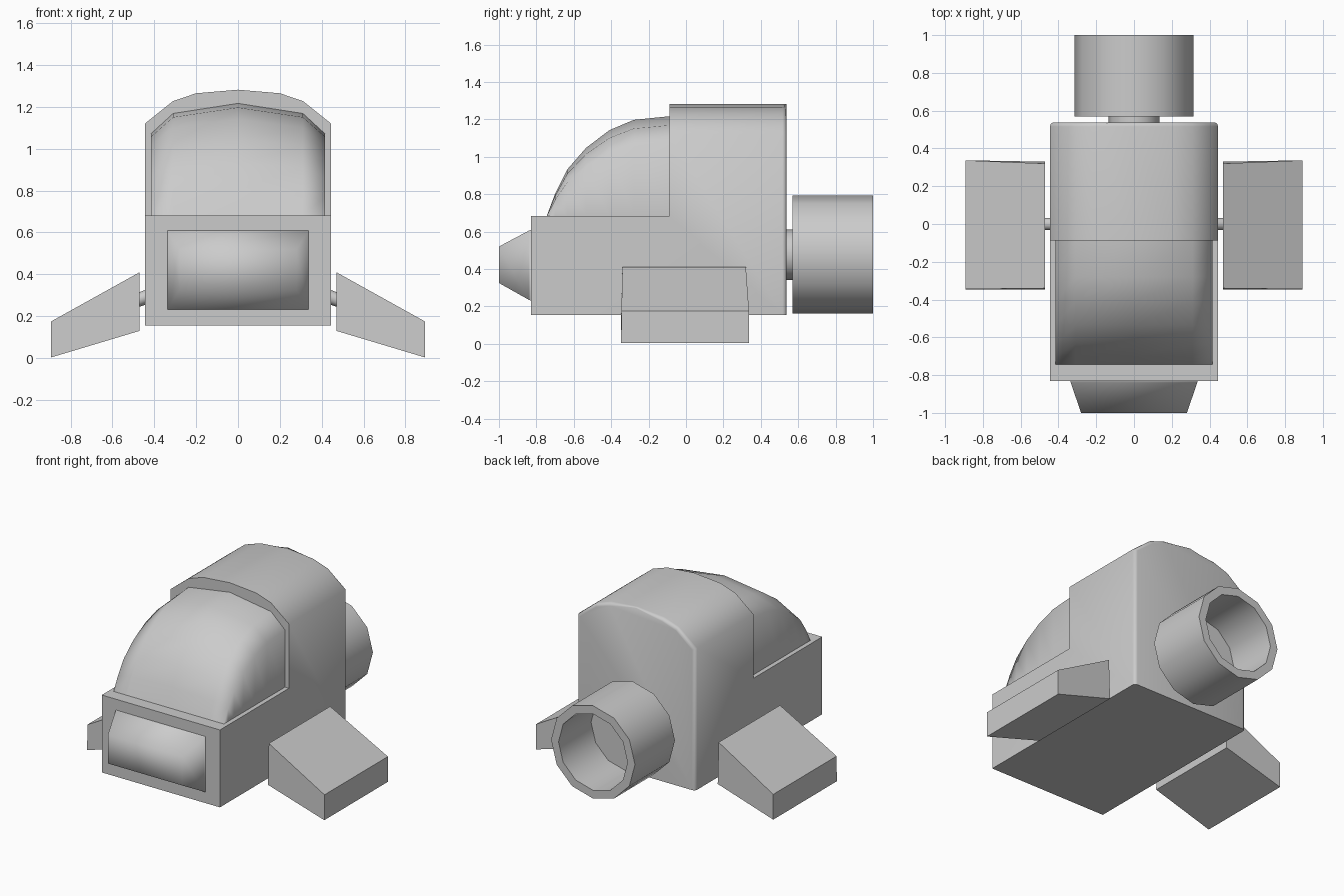
import bpy, bmesh, math
from mathutils import Matrix

if "Cube" in bpy.data.objects:
    bpy.data.objects.remove(bpy.data.objects["Cube"])


def finish(name, bm, smooth=None):
    bmesh.ops.recalc_face_normals(bm, faces=bm.faces[:])
    me = bpy.data.meshes.new(name)
    bm.to_mesh(me)
    bm.free()
    ob = bpy.data.objects.new(name, me)
    bpy.context.collection.objects.link(ob)
    if smooth is not None:
        bpy.ops.object.select_all(action='DESELECT')
        bpy.context.view_layer.objects.active = ob
        ob.select_set(True)
        bpy.ops.object.shade_smooth_by_angle(angle=math.radians(smooth))
    return ob


def loft(rings, caps=True, closed=True):
    """Skin a list of equal-length point rings."""
    bm = bmesh.new()
    rows = [[bm.verts.new(p) for p in r] for r in rings]
    n = len(rows[0])
    for a, b in zip(rows, rows[1:]):
        for i in range(n if closed else n - 1):
            j = (i + 1) % n
            bm.faces.new((a[i], a[j], b[j], b[i]))
    if caps:
        bm.faces.new(rows[0])
        bm.faces.new(rows[-1])
    return bm


def circle(r, y, z, n=12):
    return [(r * math.cos(2 * math.pi * i / n), y, z + r * math.sin(2 * math.pi * i / n))
            for i in range(n)]


def rect(hx, y, z0, z1):
    return [(-hx, y, z0), (hx, y, z0), (hx, y, z1), (-hx, y, z1)]


# Body: arched section run front to back, rounded rear rim
half = [(0.445, 0.155), (0.445, 1.12), (0.31, 1.228), (0.2, 1.265)]
section = half + [(0, 1.282)] + [(-x, z) for x, z in reversed(half)]
bm = loft([[(x, y, z) for x, z in section] for y in (-0.83, 0.538)])
rim = [e for e in bm.edges if all(v.co.y > 0.5 for v in e.verts)
       and not all(v.co.z < 0.2 for v in e.verts)]
bmesh.ops.bevel(bm, geom=rim, offset=0.022, segments=3, profile=0.5, affect='EDGES')
body = finish("body", bm)

# Cut the front upper part away for the cockpit
cutter = finish("cockpit_cutter", loft([rect(0.7, -1.2, 0.682, 1.6), rect(0.7, -0.088, 0.682, 1.6)]))
cutter.hide_render = True
cutter.hide_set(True)
mod = body.modifiers.new("cockpit", 'BOOLEAN')
mod.operation = 'DIFFERENCE'
mod.solver = 'EXACT'
mod.object = cutter
bpy.context.view_layer.objects.active = body
body.select_set(True)
bpy.ops.object.modifier_apply(modifier="cockpit")
bpy.data.objects.remove(cutter)
bpy.ops.object.select_all(action='DESELECT')
body.select_set(True)
bpy.ops.object.shade_smooth_by_angle(angle=math.radians(60))

# Canopy: arch section growing along a curved side profile
profile = [(-0.745, 0), (-0.70, 0.12), (-0.635, 0.25), (-0.535, 0.365),
           (-0.41, 0.46), (-0.28, 0.515), (-0.085, 0.535)]
arch = [(-0.415, 0), (-0.415, 0.73), (-0.31, 0.91), (0, 1), (0.31, 0.91), (0.415, 0.73), (0.415, 0)]
bm = loft([[(x, y, 0.682 + h * k) for x, k in arch] for y, h in profile], caps=False, closed=False)
bmesh.ops.remove_doubles(bm, verts=bm.verts[:], dist=0.0005)
finish("canopy", bm, 180)

# Nose lamp: tapered, softly shaded block
finish("nose_lamp", loft([rect(0.338, -0.825, 0.23, 0.61), rect(0.335, -0.84, 0.235, 0.605),
                          rect(0.28, -1.0, 0.325, 0.52)]), 85)

# Engine: hollow twelve-sided drum on a short neck
AXIS = 0.477
bm = loft([circle(0.316, 0.57, AXIS), circle(0.316, 1.0, AXIS),
           circle(0.26, 1.0, AXIS), circle(0.26, 0.65, AXIS)])
finish("engine", bm, 60)
finish("engine_neck", loft([circle(0.135, 0.53, AXIS), circle(0.135, 0.58, AXIS)]), 60)

# Side fins with mounting pegs
for side, s in (("right", 1), ("left", -1)):
    fin = loft([[(s * x, y0, z) for x, y0, y1, z in pts] if k == 0 else
                [(s * x, y1, z) for x, y0, y1, z in pts]
                for k, pts in enumerate([[(0.47, -0.34, 0.32, 0.41), (0.893, -0.345, 0.337, 0.175),
                                          (0.893, -0.347, 0.337, 0.003), (0.47, -0.347, 0.33, 0.13)]] * 2)])
    finish(side + "_fin", fin)
    bm = bmesh.new()
    bmesh.ops.create_cone(bm, cap_ends=True, segments=12, radius1=0.033, radius2=0.033, depth=0.08,
                          matrix=Matrix.Translation((s * 0.457, 0, 0.285)) @
                          Matrix.Rotation(s * math.radians(110), 4, 'Y'))
    finish(side + "_fin_peg", bm, 60)
